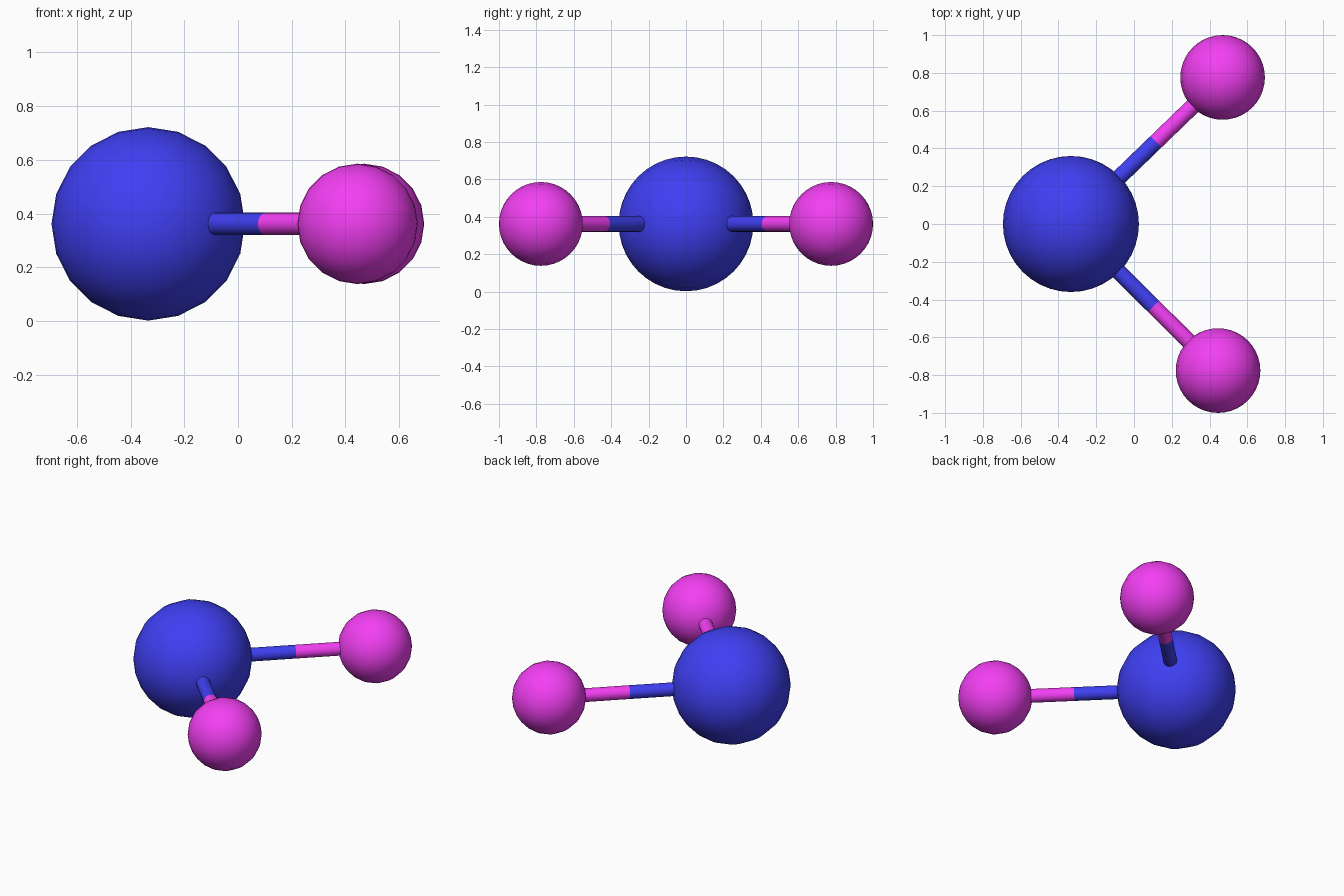
import bpy
import math
from mathutils import Vector

if "Cube" in bpy.data.objects:
    bpy.data.objects.remove(bpy.data.objects["Cube"])

BIG_R, SMALL_R, ROD_R = 0.36, 0.224, 0.042
HUB = Vector((-0.334, 0, 0.362))
TIPS = {"back": Vector((0.469, 0.776, 0.362)),
        "front": Vector((0.445, -0.776, 0.362))}


def material(name, color):
    mat = bpy.data.materials.new(name)
    mat.diffuse_color = color
    mat.use_nodes = True
    mat.node_tree.nodes["Principled BSDF"].inputs["Base Color"].default_value = mat.diffuse_color
    return mat


blue = material("blue", (0.05, 0.05, 0.9, 1))
magenta = material("magenta", (0.9, 0.05, 0.9, 1))


def finish(name, mat, angle):
    obj = bpy.context.object
    obj.name = name
    obj.data.materials.append(mat)
    bpy.ops.object.shade_smooth_by_angle(angle=math.radians(angle))


# Balls: 20 segments around the y axis, finer from pole to pole
def ball(name, center, radius, mat):
    bpy.ops.mesh.primitive_uv_sphere_add(segments=20, ring_count=20, radius=radius,
                                         location=center, rotation=(math.pi / 2, 0, 0))
    # turn the seam so that a vertex points straight up
    finish(name, mat, 60)


# Rods: one cylinder between two points
def rod(name, start, end, mat):
    axis = end - start
    bpy.ops.mesh.primitive_cylinder_add(vertices=20, radius=ROD_R, depth=axis.length,
                                        location=(start + end) / 2,
                                        rotation=axis.to_track_quat('Z', 'Y').to_euler())
    finish(name, mat, 40)


ball("large_ball", HUB, BIG_R, blue)

# Each arm: a small ball joined by a two-coloured rod that meets midway between the surfaces
for side, tip in TIPS.items():
    ball(f"small_ball_{side}", tip, SMALL_R, magenta)
    direction = (tip - HUB).normalized()
    near = HUB + direction * BIG_R
    far = tip - direction * SMALL_R
    middle = (near + far) / 2
    rod(f"rod_inner_{side}", near - direction * 0.02, middle, blue)
    rod(f"rod_outer_{side}", middle, far + direction * 0.02, magenta)
